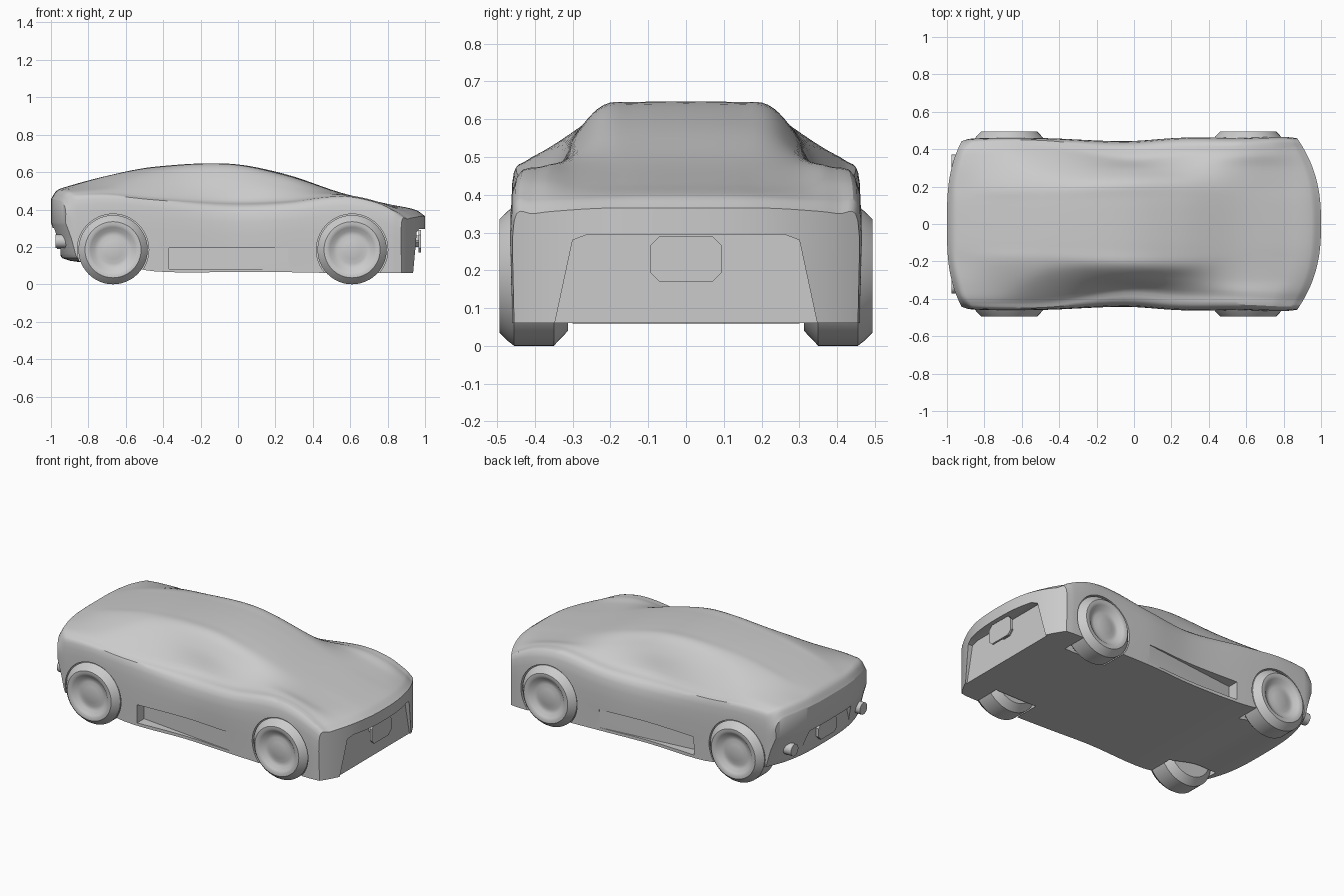
import bpy, bmesh, math
from mathutils import Vector, Matrix

cube = bpy.data.objects.get("Cube")
if cube:
    bpy.data.objects.remove(cube, do_unlink=True)

GREY = (0.6, 0.6, 0.6, 1)
paint = bpy.data.materials.new("plain grey")
paint.use_nodes = True
paint.diffuse_color = GREY
paint.node_tree.nodes["Principled BSDF"].inputs["Base Color"].default_value = GREY


def finish(name, bm):
    bmesh.ops.remove_doubles(bm, verts=bm.verts, dist=1e-5)
    bmesh.ops.recalc_face_normals(bm, faces=bm.faces)
    mesh = bpy.data.meshes.new(name)
    bm.to_mesh(mesh)
    bm.free()
    mesh.materials.append(paint)
    ob = bpy.data.objects.new(name, mesh)
    bpy.context.collection.objects.link(ob)
    return ob


def activate(ob):
    bpy.ops.object.select_all(action='DESELECT')
    ob.select_set(True)
    bpy.context.view_layer.objects.active = ob


def smooth(ob, angle=35):
    activate(ob)
    bpy.ops.object.shade_smooth_by_angle(angle=math.radians(angle))


def prism(name, outline, axis, lo, hi):
    """Extrude a 2D outline along the given axis."""
    def place(p, d):
        v = list(p)
        v.insert(axis, d)
        return v
    bm = bmesh.new()
    a, b = [[bm.verts.new(place(p, d)) for p in outline] for d in (lo, hi)]
    bm.faces.new(a)
    bm.faces.new(b)
    for i in range(len(a)):
        j = (i + 1) % len(a)
        bm.faces.new((a[i], a[j], b[j], b[i]))
    return finish(name, bm)


def circle(cx, cy, r, n=56):
    return [(cx + r * math.cos(math.tau * i / n), cy + r * math.sin(math.tau * i / n))
            for i in range(n)]


def octagon(w, z0, z1, c=0.025):
    return [(-w, z0 + c), (-w + c, z0), (w - c, z0), (w, z0 + c),
            (w, z1 - c), (w - c, z1), (c - w, z1), (-w, z1 - c)]


def spline(knots, rows, steps):
    """Smooth curve through rows of numbers, steps samples per span."""
    rows = [Vector(r) for r in rows]
    last = len(rows) - 1
    slope = []
    for i in range(last + 1):
        a, b = max(i - 1, 0), min(i + 1, last)
        slope.append((rows[b] - rows[a]) / (knots[b] - knots[a]))
    out = []
    for i in range(last):
        h = knots[i + 1] - knots[i]
        for s in range(steps):
            t = s / steps
            e = t * t * (3 - 2 * t)
            out.append((knots[i] + h * t, rows[i] * (1 - e) + rows[i + 1] * e
                        + slope[i] * (h * t * (1 - t) ** 2)
                        - slope[i + 1] * (h * t * t * (1 - t))))
    out.append((knots[-1], rows[-1]))
    return out


# Body stations: x, roof height, then y and z of roof edge, waist, shoulder, flank, sill
STATIONS = [
    (-1, .455, .2, .455, .3, .45, .4, .44, .44, .4, .44, .33),
    (-.975, .495, .2, .495, .32, .49, .41, .475, .45, .4, .45, .25),
    (-.94, .515, .2, .51, .33, .505, .42, .485, .455, .42, .455, .14),
    (-.7, .58, .2, .575, .33, .535, .42, .49, .46, .43, .455, .12),
    (-.45, .628, .2, .62, .28, .58, .41, .47, .455, .41, .455, .07),
    (-.05, .645, .22, .635, .29, .56, .35, .45, .435, .38, .44, .065),
    (.25, .59, .22, .575, .29, .52, .37, .45, .455, .39, .455, .065),
    (.55, .49, .2, .487, .3, .48, .38, .475, .455, .42, .46, .06),
    (.8, .43, .2, .428, .3, .43, .39, .44, .46, .4, .46, .06),
    (.95, .398, .2, .395, .3, .39, .4, .385, .46, .36, .46, .06),
    (1, .365, .2, .365, .3, .36, .4, .35, .455, .33, .455, .06),
]


def ease(t):
    t = min(max(t, 0), 1)
    return t * t * (3 - 2 * t)


def wrap(x, y, z):
    """Round the nose and tail in plan."""
    y = max(y, 0)
    nose = 0.07 * (y / 0.36) ** 2.5 * ease((x - 0.5) / 0.5)
    tail = 0.05 * (y / 0.38) ** 3 * ease((-x - 0.5) / 0.5)
    return x - nose + tail, y, z


# Body shell: half lofted, then mirrored
bm = bmesh.new()
uppers, floors = [], []
for x, row in spline([s[0] for s in STATIONS], [s[1:] for s in STATIONS], 6):
    top = row[0]
    pts = [(0, top), (row[1] * 0.6, top * 0.8 + row[2] * 0.2)]
    pts += [(row[i], row[i + 1]) for i in range(1, len(row), 2)]
    sec = [p for _, p in spline(range(len(pts)), pts, 5)]
    sill_y, sill_z = pts[-1]
    uppers.append([bm.verts.new(wrap(x, p[0], p[1])) for p in sec])
    floors.append([bm.verts.new(wrap(x, min(p[0], sill_y), sill_z)) for p in sec])


def skin(a, b):
    for k in range(len(a) - 1):
        bm.faces.new((a[k], a[k + 1], b[k + 1], b[k]))


for rows in (uppers, floors):
    for a, b in zip(rows, rows[1:]):
        skin(a, b)
for end in (0, -1):
    skin(uppers[end], floors[end])
bmesh.ops.remove_doubles(bm, verts=bm.verts, dist=1e-5)
bmesh.ops.dissolve_degenerate(bm, edges=bm.edges, dist=1e-5)
body = finish("body", bm)
activate(body)
mirror = body.modifiers.new("mirror", 'MIRROR')
mirror.use_axis = (False, True, False)
bpy.ops.object.modifier_apply(modifier="mirror")


def cut(cutter):
    mod = body.modifiers.new("cut", 'BOOLEAN')
    mod.operation = 'DIFFERENCE'
    mod.solver = 'EXACT'
    mod.object = cutter
    activate(body)
    bpy.ops.object.modifier_apply(modifier=mod.name)
    bpy.data.objects.remove(cutter, do_unlink=True)


# Wheel arches and wedge-shaped side intakes
AXLES = {"rear": -0.668, "front": 0.61}
HUB_Z, TYRE_R = 0.185, 0.185
for s in (1, -1):
    for x in AXLES.values():
        cut(prism("arch_cutter", circle(x, HUB_Z, TYRE_R + 0.006), 1, s * 0.3, s * 0.6))
    wedge = [(-0.37, 0.6), (-0.37, 0.385), (0.27, 0.456), (0.27, 0.6)]
    cut(prism("intake_cutter", [(x, s * y) for x, y in wedge], 2, 0.083, 0.195))

# Recessed nose and tail panels
cut(prism("nose_cutter", [(-.36, 0), (.36, 0), (.3, .28), (.26, .295), (-.26, .295), (-.3, .28)],
          0, 0.925, 1.2))
cut(prism("tail_cutter", [(-.28, 0), (.28, 0), (.2, .3), (-.2, .3)], 0, -1.2, -0.95))
smooth(body, 30)

# Number plates on short brackets
prism("front_plate", octagon(0.095, 0.17, 0.29), 0, 0.966, 0.978)
prism("front_plate_bracket", octagon(0.05, 0.2, 0.26), 0, 0.92, 0.967)
prism("rear_plate", octagon(0.09, 0.19, 0.29), 0, -0.967, -0.945)

# Round tail lamps
for s, side in ((1, "left"), (-1, "right")):
    lamp = prism(side + "_tail_lamp", circle(s * 0.335, 0.23, 0.036, 20), 0, -0.975, -0.9)
    smooth(lamp)

# Wheels: lathed radius and y profile with a shallow dish
PROFILE = [(0, .474), (.05, .474), (.075, .466), (.1, .47), (.12, .488), (.135, .494), (.15, .494),
           (.17, .474), (.185, .455), (.185, .35), (.145, .312), (0, .312)]
for axle, x in AXLES.items():
    for s, side in ((1, "left"), (-1, "right")):
        bm = bmesh.new()
        ring = [bm.verts.new((r, s * y, 0)) for r, y in PROFILE]
        edges = [bm.edges.new(pair) for pair in zip(ring, ring[1:])]
        bmesh.ops.spin(bm, geom=ring + edges, cent=(0, 0, 0), axis=(0, 1, 0),
                       angle=math.tau, steps=48)
        bm.transform(Matrix.Translation((x, 0, HUB_Z)))
        smooth(finish(f"{axle}_{side}_wheel", bm), 38)
